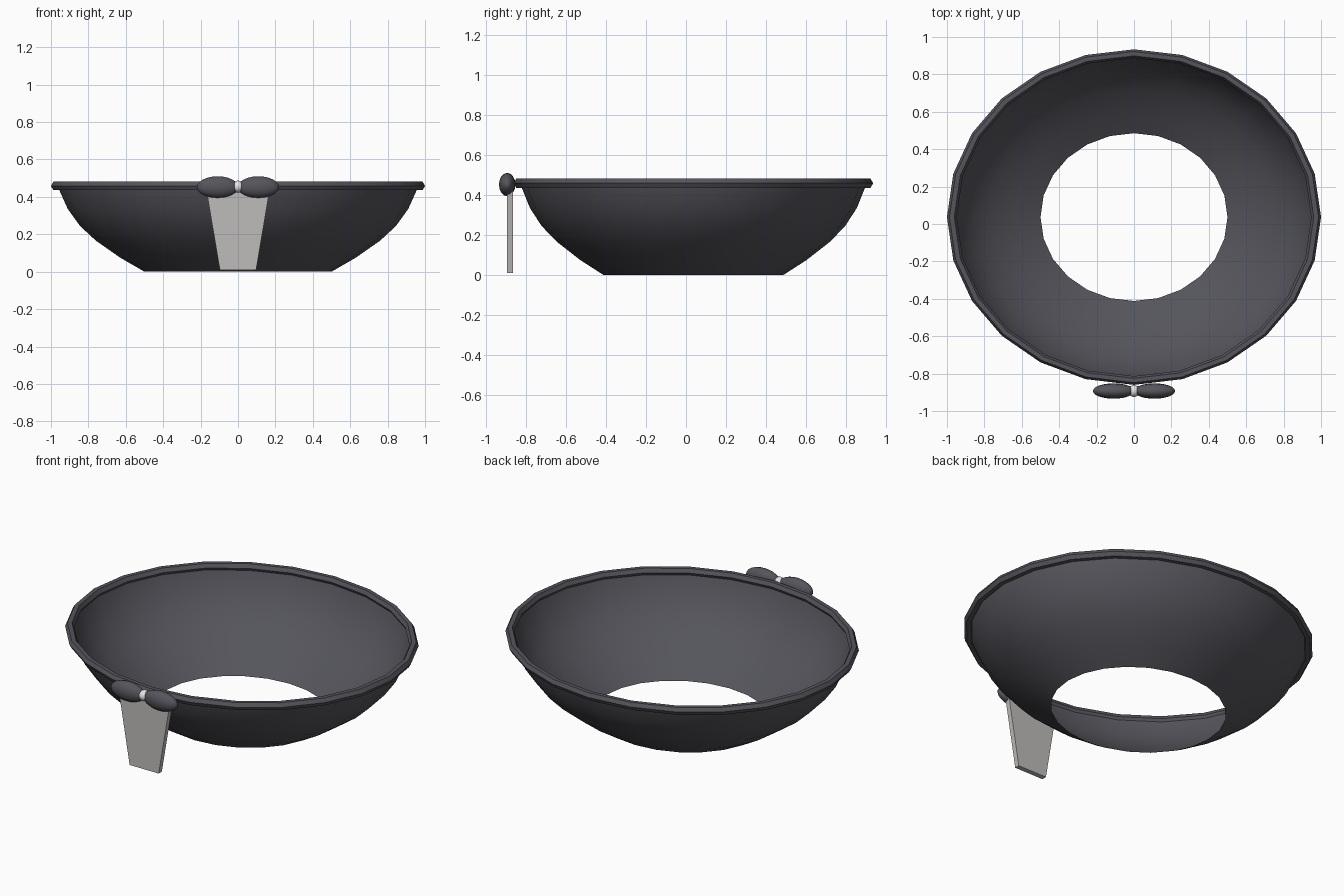
import bpy, bmesh, math
from mathutils import Matrix

if "Cube" in bpy.data.objects:
    bpy.data.objects.remove(bpy.data.objects["Cube"], do_unlink=True)

SIDES = 24
CENTRE_Y = 0.037   # centre of the oval bowl
SQUASH = 0.897     # depth of the oval against its width


def material(name, rgb):
    m = bpy.data.materials.new(name)
    m.use_nodes = True
    m.diffuse_color = (*rgb, 1)
    m.node_tree.nodes["Principled BSDF"].inputs["Base Color"].default_value = (*rgb, 1)
    return m


charcoal = material("charcoal", (0.090, 0.090, 0.107))
pale_grey = material("pale grey", (0.52, 0.505, 0.49))
white = material("off white", (0.78, 0.78, 0.76))


def finish(name, bm, mat, smooth=None):
    me = bpy.data.meshes.new(name)
    bm.to_mesh(me)
    bm.free()
    ob = bpy.data.objects.new(name, me)
    bpy.context.collection.objects.link(ob)
    me.materials.append(mat)
    if smooth:
        bpy.ops.object.select_all(action='DESELECT')
        ob.select_set(True)
        bpy.context.view_layer.objects.active = ob
        bpy.ops.object.shade_smooth_by_angle(angle=math.radians(smooth))
    return ob


def oval_lathe(name, profile, mat, closed, smooth):
    """Sweep (radius, z) points around the oval."""
    bm = bmesh.new()
    rings = []
    for r, z in profile:
        rings.append([bm.verts.new((r * math.cos(a), CENTRE_Y + SQUASH * r * math.sin(a), z))
                      for a in (2 * math.pi * i / SIDES for i in range(SIDES))])
    pairs = list(zip(rings, rings[1:]))
    if closed:
        pairs.append((rings[-1], rings[0]))
    for lo, hi in pairs:
        for i in range(SIDES):
            j = (i + 1) % SIDES
            bm.faces.new((lo[i], lo[j], hi[j], hi[i]))
    return finish(name, bm, mat, smooth)


def ellipsoid(name, centre, radii, mat):
    """Ellipsoid with its poles along x."""
    bm = bmesh.new()
    bmesh.ops.create_uvsphere(bm, u_segments=16, v_segments=12, radius=1)
    m = (Matrix.Translation(centre) @ Matrix.Diagonal((*radii, 1))
         @ Matrix.Rotation(math.pi / 2, 4, 'Y'))
    bmesh.ops.transform(bm, matrix=m, verts=bm.verts)
    return finish(name, bm, mat, 40)


# Open bowl-shaped shell, no bottom
oval_lathe("bowl_shell",
           [(0.5, 0.0), (0.63, 0.075), (0.76, 0.166), (0.845, 0.245),
            (0.91, 0.335), (0.955, 0.435), (0.962, 0.46)],
           charcoal, False, 40)

# Rolled rim with a six-sided section
oval_lathe("rim",
           [(0.974 + 0.026 * math.cos(k * math.pi / 3),
             0.4585 + 0.026 * math.sin(k * math.pi / 3)) for k in range(6)],
           charcoal, True, 30)

# Bow: two loops and a knot
for side, label in ((1, "left"), (-1, "right")):
    ellipsoid("bow_loop_" + label, (side * 0.109, -0.893, 0.452),
              (0.111, 0.041, 0.058), charcoal)
ellipsoid("bow_knot", (0, -0.893, 0.455), (0.03, 0.032, 0.032), white)

# Tapered bib hanging from the bow
bm = bmesh.new()
bmesh.ops.create_cube(bm, size=1)
for v in bm.verts:
    top = v.co.z > 0
    v.co = (math.copysign(0.168 if top else 0.097, v.co.x),
            -0.88 + v.co.y * 0.03, 0.43 if top else 0.01)
finish("bib", bm, pale_grey)
